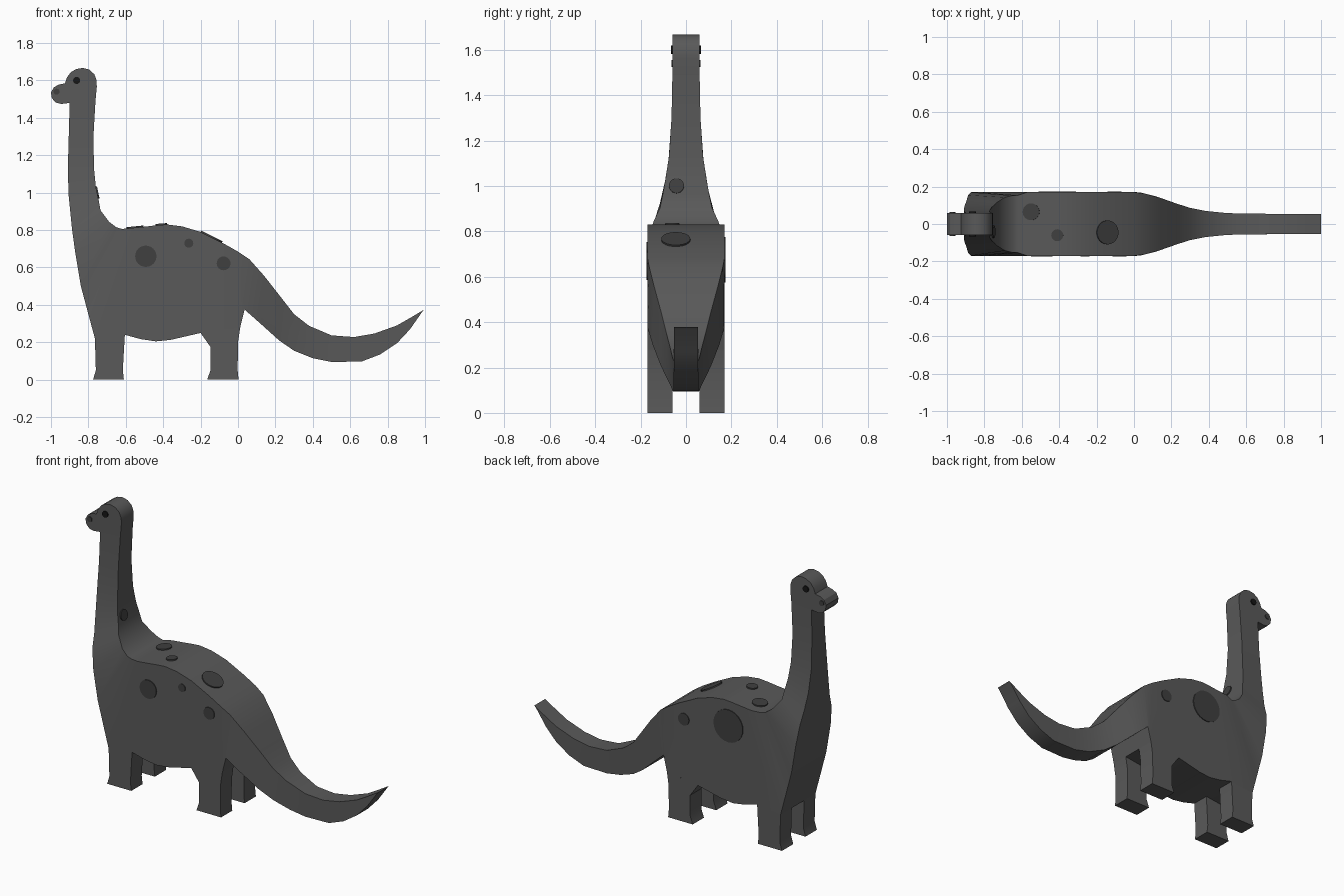
import bpy, bmesh
from mathutils import Vector

if "Cube" in bpy.data.objects:
    bpy.data.objects.remove(bpy.data.objects["Cube"])


def material(name, v):
    m = bpy.data.materials.new(name)
    m.diffuse_color = (v, v, v, 1)
    m.use_nodes = True
    m.node_tree.nodes["Principled BSDF"].inputs["Base Color"].default_value = m.diffuse_color
    return m


SKIN = material("skin", 0.1)
SPOT = material("spot", 0.05)
BLACK = material("black", 0.008)


def finish(bm, name, mat):
    bmesh.ops.recalc_face_normals(bm, faces=bm.faces)
    me = bpy.data.meshes.new(name)
    bm.to_mesh(me)
    bm.free()
    me.materials.append(mat)
    ob = bpy.data.objects.new(name, me)
    bpy.context.collection.objects.link(ob)
    bpy.ops.object.select_all(action='DESELECT')
    ob.select_set(True)
    bpy.context.view_layer.objects.active = ob
    bpy.ops.object.shade_smooth_by_angle(angle=0.5)
    return ob


def interp(table, t):
    if t <= table[0][0]:
        return table[0][1]
    for (a, u), (b, v) in zip(table, table[1:]):
        if t <= b:
            return u + (v - u) * (t - a) / (b - a)
    return table[-1][1]


# Half width: narrows up the neck and along the tail
NECK_W = [(.7, .17), (.83, .15), (.9, .115), (1.0, .095), (1.15, .072), (1.35, .061), (1.48, .06)]
TAIL_W = [(.03, .17), (.12, .147), (.2, .118), (.3, .086), (.4, .066), (.5, .058), (.65, .055), (1, .053)]


def half_width(x, z):
    return min(interp(TAIL_W, x), interp(NECK_W, z) if x < -.61 else .17)


# Neck, body and tail: one loft of (lower/front point, upper/back point) stations
STATIONS = [
    (-.90, 1.48, -.762, 1.49), (-.905, 1.30, -.773, 1.30), (-.91, 1.12, -.77, 1.13),
    (-.905, .98, -.76, 1.03), (-.895, .88, -.745, .96), (-.887, .80, -.735, .905),
    (-.87, .68, -.69, .845), (-.84, .50, -.65, .815), (-.80, .35, -.62, .806),
    (-.765, .22, -.57, .811), (-.605, .24, -.50, .818), (-.52, .217, -.44, .825),
    (-.44, .205, -.38, .83), (-.36, .213, -.30, .82), (-.20, .25, -.20, .79),
    (-.08, .267, -.08, .73), (.012, .28, .0, .685), (.035, .375, .06, .645),
    (.12, .30, .14, .555), (.22, .21, .23, .44), (.30, .155, .30, .35),
    (.40, .115, .38, .288), (.50, .095, .50, .237), (.66, .097, .62, .228),
    (.76, .135, .73, .247), (.85, .195, .85, .29), (.92, .27, .92, .33),
    (.99, .37, 1.0, .378)]
bm = bmesh.new()
rings = []
for x1, z1, x2, z2 in STATIONS:
    w1, w2 = half_width(x1, z1), half_width(x2, z2)
    rings.append([bm.verts.new(p) for p in
                  ((x1, -w1, z1), (x1, w1, z1), (x2, w2, z2), (x2, -w2, z2))])
for a, b in zip(rings, rings[1:]):
    for i in range(4):
        j = (i + 1) % 4
        bm.faces.new((a[i], a[j], b[j], b[i]))
bm.faces.new(rings[-1])
finish(bm, "body_neck_tail", SKIN)


# Side profile pulled across y; left open where it meets the body
def prism(name, profile, y0, y1):
    bm = bmesh.new()
    a = [bm.verts.new((x, y0, z)) for x, z in profile]
    b = [bm.verts.new((x, y1, z)) for x, z in profile]
    for i in range(len(a) - 1):
        bm.faces.new((a[i], a[i + 1], b[i + 1], b[i]))
    bm.faces.new(a)
    bm.faces.new(b[::-1])
    finish(bm, name, SKIN)


# Head with rounded skull and snout
prism("head", [(-.90, 1.48), (-.945, 1.474), (-.975, 1.482), (-.995, 1.505), (-1.0, 1.535),
               (-.985, 1.563), (-.96, 1.577), (-.925, 1.585), (-.915, 1.615), (-.895, 1.643),
               (-.865, 1.661), (-.83, 1.667), (-.795, 1.658), (-.768, 1.633), (-.756, 1.60),
               (-.755, 1.565), (-.762, 1.49)], -.06, .06)

# Four legs
FRONT = [(-.765, .22), (-.76, .05), (-.775, 0), (-.61, 0), (-.616, .05), (-.605, .24)]
BACK = [(-.20, .25), (-.147, .175), (-.147, .05), (-.165, 0), (.003, 0), (-.002, .05),
        (.0, .20), (.012, .28)]
for s, side in ((-1, "right"), (1, "left")):
    prism("front_leg_" + side, FRONT, s * .06, s * .17)
    prism("back_leg_" + side, BACK, s * .06, s * .17)


# Round marks: thin discs set into the skin
def disc(name, loc, normal, r, mat=SPOT, depth=.014):
    bm = bmesh.new()
    bmesh.ops.create_cone(bm, cap_ends=True, segments=24, radius1=r, radius2=r, depth=depth)
    rot = Vector(normal).to_track_quat('Z', 'Y').to_matrix()
    bmesh.ops.rotate(bm, verts=bm.verts, matrix=rot)
    bmesh.ops.translate(bm, verts=bm.verts, vec=loc)
    finish(bm, name, mat)


for s in (-1, 1):
    disc("eye", (-.863, s * .06, 1.60), (0, s, 0), .019, BLACK)
    disc("nostril", (-.97, s * .058, 1.54), (0, s, 0), .016)
for s, x, z, r in ((-1, -.493, .66, .057), (-1, -.263, .73, .024), (-1, -.077, .622, .037),
                   (1, -.41, .675, .1), (1, -.105, .635, .037)):
    disc("side_spot", (x, s * .168, z), (0, s, 0), r)
disc("back_spot_front", (-.55, .065, .813), (-.1, 0, 1), .045)
disc("back_spot_middle", (-.41, -.06, .828), (-.08, 0, 1), .032)
disc("back_spot_rear", (-.143, -.045, .762), (.447, 0, .894), .064)
disc("neck_spot", (-.754, -.042, 1.0), (1, 0, .21), .033)
